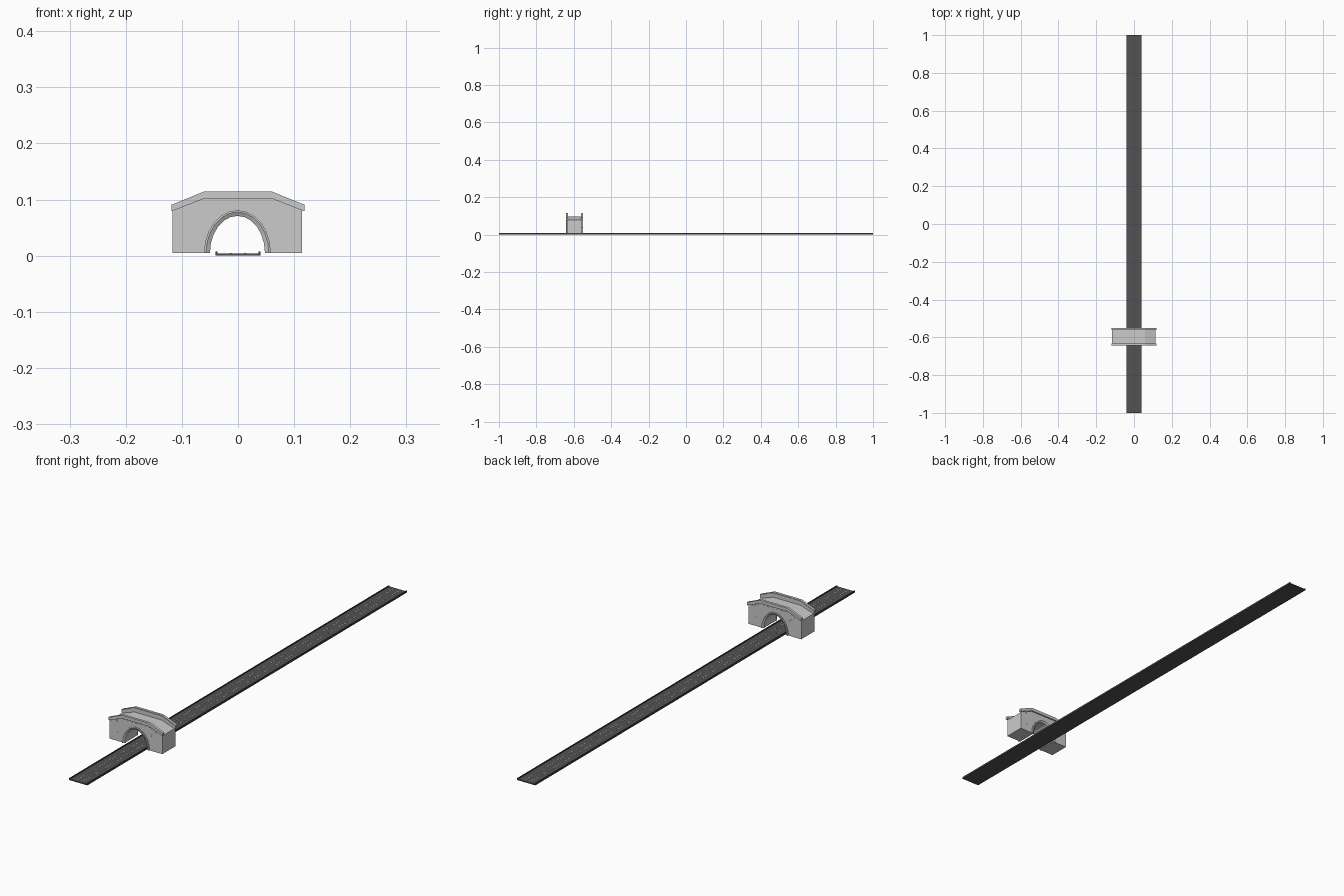
import bpy, bmesh, math

if "Cube" in bpy.data.objects:
    bpy.data.objects.remove(bpy.data.objects["Cube"])

CX, CY = -0.001, -0.596   # bridge centre
BASE = 0.005              # bridge foot height


def material(name, v):
    m = bpy.data.materials.new(name)
    m.diffuse_color = (v, v, v, 1)
    m.use_nodes = True
    m.node_tree.nodes["Principled BSDF"].inputs["Base Color"].default_value = m.diffuse_color
    return m


def finish(bm, name, mat=None):
    bmesh.ops.recalc_face_normals(bm, faces=bm.faces)
    me = bpy.data.meshes.new(name)
    bm.to_mesh(me)
    bm.free()
    ob = bpy.data.objects.new(name, me)
    bpy.context.collection.objects.link(ob)
    if mat:
        me.materials.append(mat)
    return ob


def add_box(bm, x0, x1, y0, y1, z0, z1):
    r = bmesh.ops.create_cube(bm, size=1)
    for v in r["verts"]:
        v.co.x = x0 if v.co.x < 0 else x1
        v.co.y = y0 if v.co.y < 0 else y1
        v.co.z = z0 if v.co.z < 0 else z1


def add_prism(bm, profile, y0, y1):
    # extrude an (x, z) outline along y
    f = bm.faces.new([bm.verts.new((x, y0, z)) for x, z in profile])
    r = bmesh.ops.extrude_face_region(bm, geom=[f])
    for v in r["geom"]:
        if isinstance(v, bmesh.types.BMVert):
            v.co.y = y1


def arch(rx, rz, n=12):
    # half ellipse from left foot to right foot
    return [(CX - rx * math.cos(math.pi * i / n), BASE + rz * math.sin(math.pi * i / n))
            for i in range(n + 1)]


asphalt = material("asphalt", 0.085)
curb_mat = material("curb", 0.06)
paint = material("lane_paint", 0.6)

# road slab
bm = bmesh.new()
add_box(bm, -0.0395, 0.0395, -1, 1, 0, 0.004)
finish(bm, "road", asphalt)

# raised curbs along both edges
bm = bmesh.new()
for s in (-1, 1):
    a, b = sorted((s * 0.0365, s * 0.04))
    add_box(bm, a, b, -1, 1, 0, 0.0075)
finish(bm, "curbs", curb_mat)

# two rows of lane dashes
bm = bmesh.new()
count = 30
for i in range(count):
    y = -1 + (i + 0.5) * 2 / count
    for x in (-0.013, 0.013):
        add_box(bm, x - 0.001, x + 0.001, y - 0.019, y + 0.019, 0.0035, 0.0045)
finish(bm, "lane_dashes", paint)

# bridge body with arched opening and a cambered deck
W = 0.1155
outline = arch(0.050, 0.067) + [(CX + W, BASE), (CX + W, 0.077), (CX + 0.06, 0.096),
                                (CX - 0.06, 0.096), (CX - W, 0.077), (CX - W, BASE)]
bm = bmesh.new()
add_prism(bm, outline, CY - 0.041, CY + 0.041)
finish(bm, "bridge_body")

# parapet walls following the camber
band = [(-0.119, 0.0905), (-0.06, 0.1145), (0.06, 0.1145), (0.119, 0.0905),
        (0.118, 0.079), (0.06, 0.102), (-0.06, 0.102), (-0.118, 0.079)]
inner = [(-0.1155, 0.089), (-0.06, 0.112), (0.06, 0.112), (0.1155, 0.089),
         (0.1155, 0.07), (0.06, 0.09), (-0.06, 0.09), (-0.1155, 0.07)]
bm = bmesh.new()
for s in (-1, 1):
    add_prism(bm, [(x + 0.0 * CX, z) for x, z in band], CY + s * 0.036, CY + s * 0.046)
    add_prism(bm, [(x + CX, z) for x, z in inner], CY + s * 0.035, CY + s * 0.0405)
finish(bm, "parapets")

# chamfered arch rings on both faces
bm = bmesh.new()
for s in (-1, 1):
    rings = [(0.0595, 0.076, 0.040), (0.0595, 0.076, 0.044),
             (0.0560, 0.073, 0.045), (0.0490, 0.066, 0.041), (0.0490, 0.066, 0.036)]
    rows = [[bm.verts.new((x, CY + s * d, z)) for x, z in arch(rx, rz)] for rx, rz, d in rings]
    for j in range(len(rows)):
        a, b = rows[j], rows[(j + 1) % len(rows)]
        for i in range(len(a) - 1):
            bm.faces.new((a[i], a[i + 1], b[i + 1], b[i]))
    for k in (0, -1):
        bm.faces.new([r[k] for r in rows])
finish(bm, "arch_rings")

# small brackets below the parapets and a few raised stones
bm = bmesh.new()
for s in (-1, 1):
    ya, yb = CY + s * 0.040, CY + s * 0.043
    for m in (-1, 1):
        add_prism(bm, [(m * 0.089, 0.090), (m * 0.085, 0.092), (m * 0.083, 0.082), (m * 0.086, 0.081)], ya, yb)
    for x, z in ((-0.081, 0.038), (0.072, 0.068), (0.065, 0.061)):
        add_box(bm, s * -x - 0.004, s * -x + 0.004, min(ya, yb) + 0.001, max(ya, yb) - 0.001, z - 0.002, z + 0.002)
finish(bm, "wall_details")
